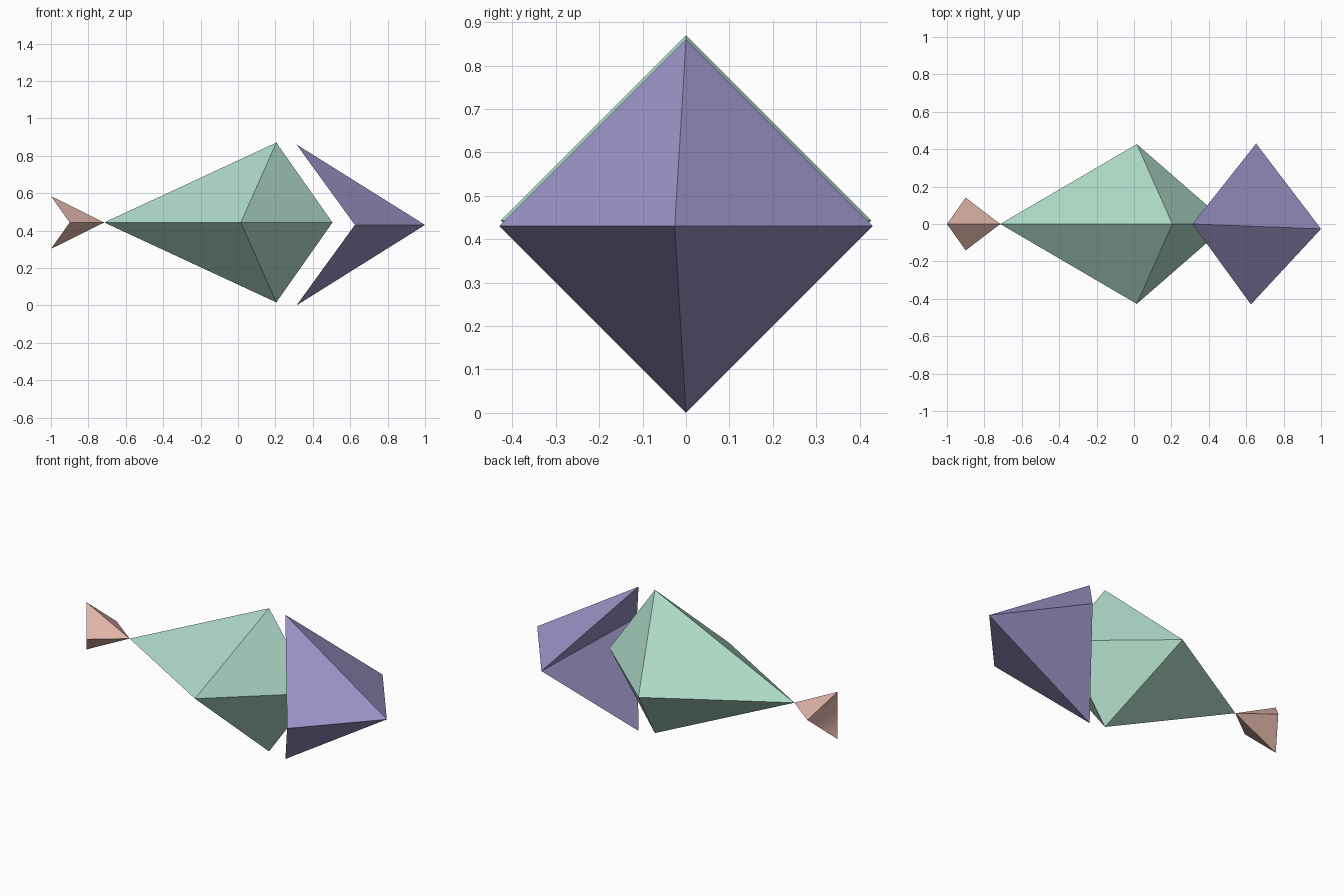
import bpy

cube = bpy.data.objects.get("Cube")
if cube:
    bpy.data.objects.remove(cube, do_unlink=True)


def material(name, rgb):
    """Flat colour from 0-255 display values, converted to linear."""
    linear = [((c / 255 + 0.055) / 1.055) ** 2.4 for c in rgb]
    mat = bpy.data.materials.new(name)
    mat.use_nodes = True
    mat.diffuse_color = (*linear, 1)
    bsdf = mat.node_tree.nodes["Principled BSDF"]
    bsdf.inputs["Base Color"].default_value = (*linear, 1)
    bsdf.inputs["Roughness"].default_value = 0.8
    return mat


def faceted_body(name, mat, rear, nose, peak_x, side_x, half, z):
    """Six-point gem; rear=None folds the back inward along the side-to-side crease."""
    far_x, near_x = side_x
    verts = [nose, (peak_x, 0, z + half), (peak_x, 0, z - half),
             (near_x, -half, z), (far_x, half, z)]
    top, bottom, near, far = 1, 2, 3, 4
    ring = [top, near, bottom, far]
    faces = [(0, ring[i], ring[(i + 1) % 4]) for i in range(4)]
    if rear:
        verts.append(rear)
        faces += [(5, ring[(i + 1) % 4], ring[i]) for i in range(4)]
    else:
        faces += [(top, far, near), (bottom, near, far)]
    # Wind every face outward for bodies whose nose points to either side
    if nose[0] > peak_x:
        faces = [f[::-1] for f in faces]
    mesh = bpy.data.meshes.new(name)
    mesh.from_pydata(verts, [], [f[::-1] for f in faces])
    mesh.materials.append(mat)
    obj = bpy.data.objects.new(name, mesh)
    bpy.context.collection.objects.link(obj)
    # Consistent outward normals
    import bmesh
    bm = bmesh.new()
    bm.from_mesh(mesh)
    bmesh.ops.recalc_face_normals(bm, faces=bm.faces)
    bm.to_mesh(mesh)
    bm.free()
    return obj


green = material("mint_green", (174, 217, 199))
purple = material("soft_purple", (156, 148, 199))
salmon = material("pale_salmon", (224, 181, 169))

# Middle body, a stretched closed gem
faceted_body("middle_body", green, (0.505, 0, 0.443), (-0.715, 0, 0.443),
             0.205, (0.015, 0.015), 0.427, 0.443)

# Large arrow-shaped end piece
faceted_body("large_end", purple, None, (1.0, -0.026, 0.43),
             0.313, (0.653, 0.625), 0.43, 0.43)

# Small end piece touching the body's tip
small_end = faceted_body("small_end", salmon, None, (-0.715, 0, 0.443),
                         -1.0, (-0.9, -0.9), 0.141, 0.443)

# Soften only the inner fold of the small end
for poly in small_end.data.polygons:
    poly.use_smooth = 0 not in poly.vertices
for edge in small_end.data.edges:
    edge.use_edge_sharp = set(edge.vertices) != {3, 4}
